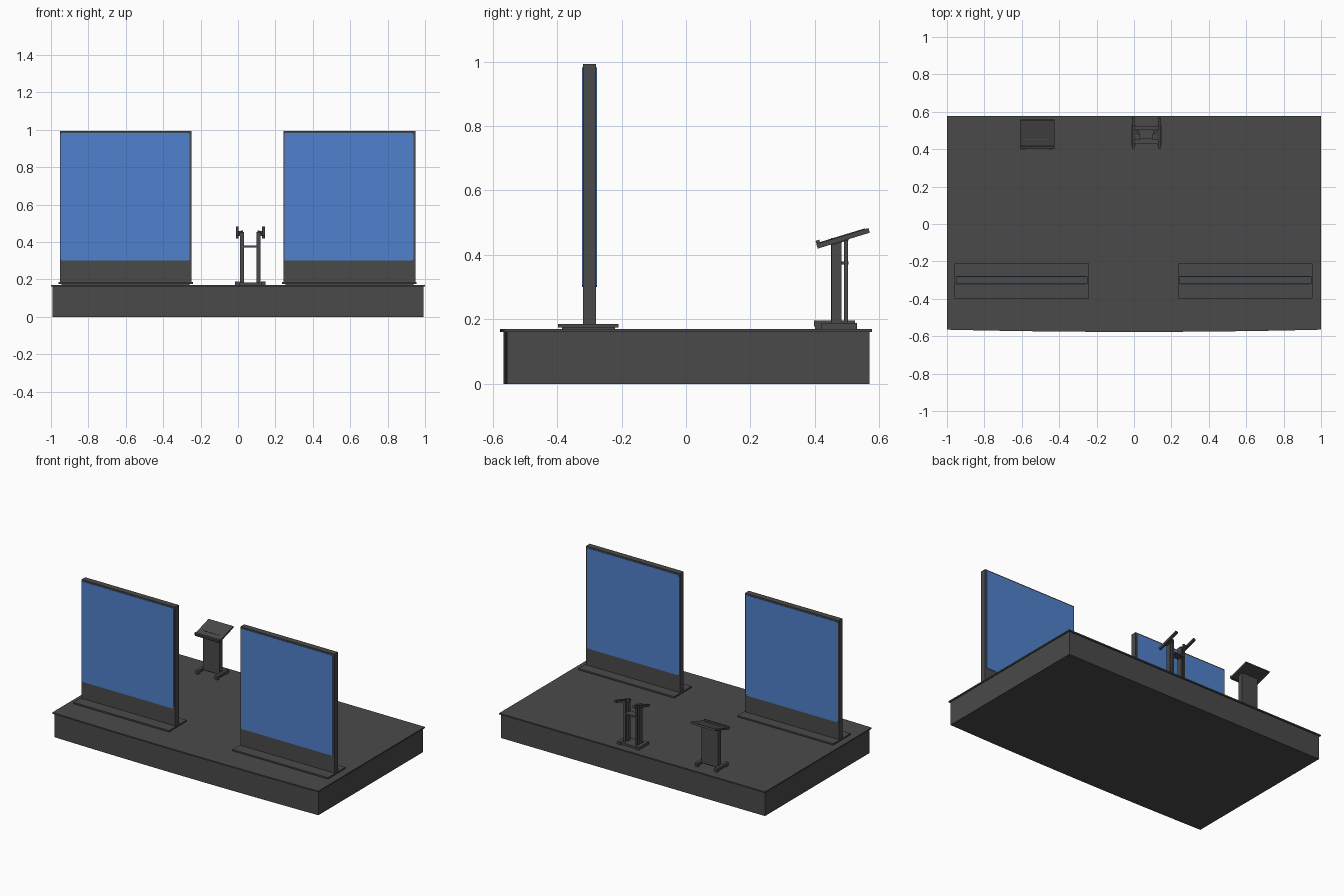
import bpy, bmesh, math
from mathutils import Matrix, Vector

if "Cube" in bpy.data.objects:
    bpy.data.objects.remove(bpy.data.objects["Cube"], do_unlink=True)


def material(name, colour):
    m = bpy.data.materials.new(name)
    m.use_nodes = True
    m.diffuse_color = (*colour, 1)
    m.node_tree.nodes["Principled BSDF"].inputs["Base Color"].default_value = (*colour, 1)
    return m


GREY = material("dark grey", (0.068, 0.068, 0.068))
BLUE = material("screen blue", (0.08, 0.22, 0.61))
DECK = 0.17
SLOPE = math.radians(17)


def finish(name, bm, mat):
    bmesh.ops.recalc_face_normals(bm, faces=bm.faces)
    mesh = bpy.data.meshes.new(name)
    bm.to_mesh(mesh)
    bm.free()
    mesh.materials.append(mat)
    obj = bpy.data.objects.new(name, mesh)
    bpy.context.collection.objects.link(obj)
    return obj


def box(name, x, y, z, mat=GREY, tilt=0, round_y=0):
    """Box from (min, max) ranges, optionally tilted about x or rounded along y edges."""
    bm = bmesh.new()
    bmesh.ops.create_cube(bm, size=1)
    size = Vector([r[1] - r[0] for r in (x, y, z)])
    centre = Vector([(r[1] + r[0]) / 2 for r in (x, y, z)])
    bmesh.ops.scale(bm, vec=size, verts=bm.verts)
    if round_y:
        edges = [e for e in bm.edges if abs(e.verts[0].co.y - e.verts[1].co.y) > 1e-5]
        bmesh.ops.bevel(bm, geom=edges, offset=round_y, segments=3, affect='EDGES', profile=0.5)
    bm.transform(Matrix.Translation(centre) @ Matrix.Rotation(tilt, 4, 'X'))
    return finish(name, bm, mat)


def stage_slab(name, half_x, front, back, z0, z1):
    """Slab with a gently bowed front edge."""
    bm = bmesh.new()
    steps = 12
    pts = [(half_x, back), (-half_x, back)]
    for i in range(steps + 1):
        t = -1 + 2 * i / steps
        pts.append((half_x * t, front - 0.012 * (1 - t * t)))
    face = bm.faces.new([bm.verts.new((px, py, z0)) for px, py in pts])
    top = bmesh.ops.extrude_face_region(bm, geom=[face])
    verts = [v for v in top["geom"] if isinstance(v, bmesh.types.BMVert)]
    bmesh.ops.translate(bm, vec=(0, 0, z1 - z0), verts=verts)
    return finish(name, bm, GREY)


# Stage
stage_slab("stage_body", 0.993, -0.555, 0.57, 0, 0.161)
stage_slab("stage_top", 1.0, -0.565, 0.578, 0.161, DECK)

# Two display panels with a screen on each face
for side, left in (("right", -0.953), ("left", 0.243)):
    right = left + 0.705
    box(side + "_display_pad", (left + 0.01, right - 0.01), (-0.385, -0.22), (DECK, 0.176))
    box(side + "_display_foot", (left - 0.007, right + 0.007), (-0.397, -0.21), (0.175, 0.185))
    box(side + "_display_panel", (left, right), (-0.32, -0.28), (0.185, 0.992))
    for face, y in (("front", (-0.323, -0.319)), ("back", (-0.281, -0.277))):
        box(f"{side}_{face}_screen", (left + 0.005, right - 0.011), y,
            (0.3, 0.982), BLUE, round_y=0.01)

# Solid lectern
cx = -0.517
box("lectern_body", (cx - 0.062, cx + 0.062), (0.45, 0.482), (0.185, 0.452))
box("lectern_top", (cx - 0.093, cx + 0.093), (0.405, 0.56), (0.448, 0.46), tilt=SLOPE)
box("lectern_lip", (cx - 0.093, cx + 0.093), (0.405, 0.417), (0.424, 0.446), tilt=SLOPE)
for label, s in (("right", -1), ("left", 1)):
    x = cx + s * 0.072
    box(label + "_lectern_foot", (x - 0.01, x + 0.01), (0.398, 0.525), (0.178, 0.196))
    for y in (0.41, 0.51):
        box(label + "_lectern_pad", (x - 0.008, x + 0.008), (y - 0.01, y + 0.01), (DECK, 0.18))

# Open-frame lectern stand
cx = 0.066
box("stand_base", (cx - 0.068, cx + 0.068), (0.43, 0.522), (DECK, 0.184))
box("stand_crossbar", (cx - 0.04, cx + 0.04), (0.455, 0.505), (0.37, 0.38))
for label, s in (("right", -1), ("left", 1)):
    x = cx + s * 0.044
    box(label + "_stand_post", (x - 0.01, x + 0.01), (0.452, 0.482), (0.18, 0.452))
    box(label + "_stand_rod", (x - 0.006, x + 0.006), (0.491, 0.503), (0.18, 0.462))
    a = cx + s * 0.07
    box(label + "_stand_bracket", (min(x, a), max(x, a)), (0.452, 0.505), (0.438, 0.452), tilt=SLOPE)
    box(label + "_stand_arm", (a - 0.008, a + 0.008), (0.403, 0.572), (0.444, 0.459), tilt=SLOPE)
    box(label + "_stand_foot", (a - 0.012, a + 0.012), (0.42, 0.53), (DECK, 0.188))
